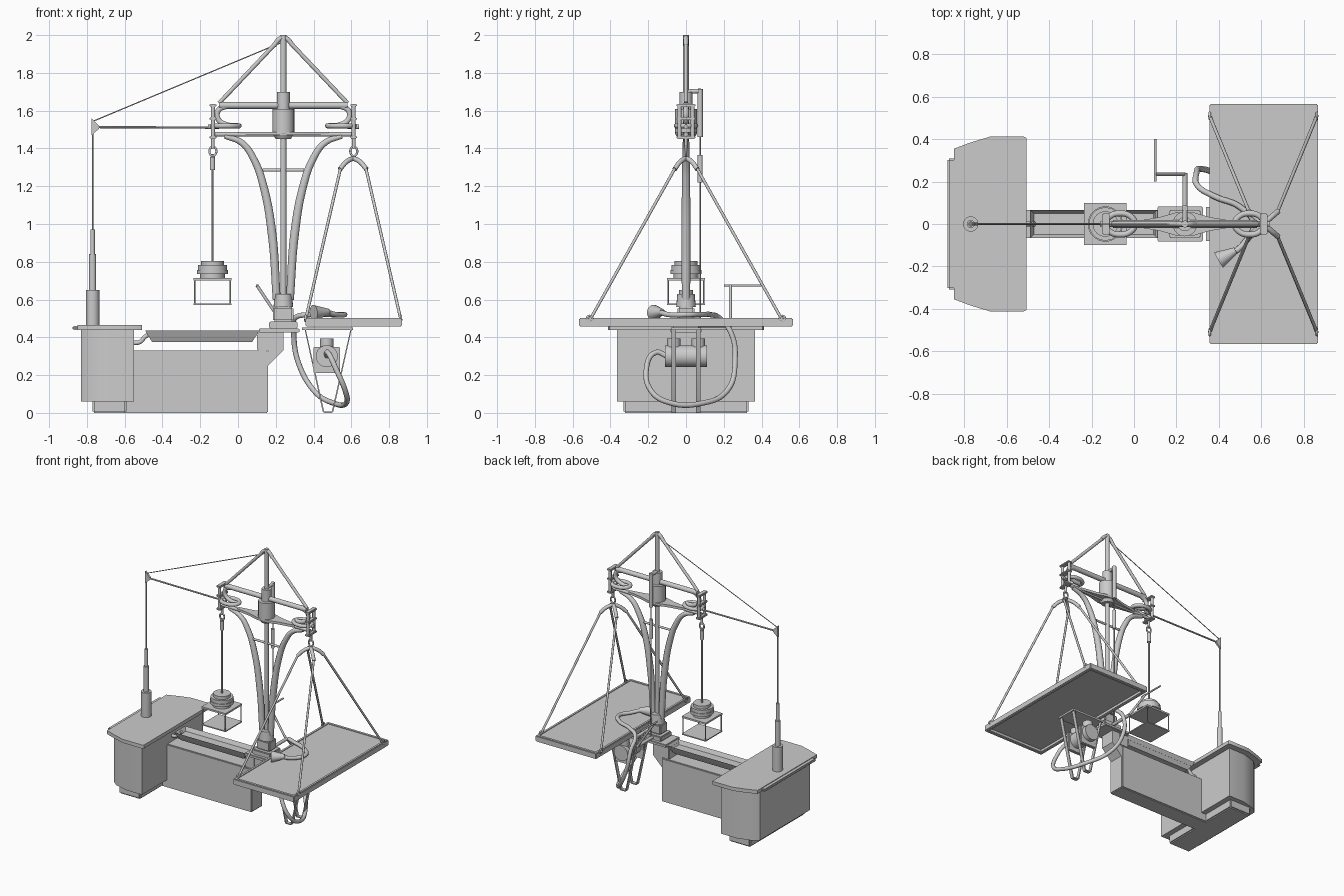
import bpy, bmesh, math
from mathutils import Vector

if "Cube" in bpy.data.objects:
    bpy.data.objects.remove(bpy.data.objects["Cube"])

CX = 0.24            # centre line of the column
PAN_X = 0.61         # centre line of the hanging platform


def finish(name, bm, smooth=True):
    bmesh.ops.recalc_face_normals(bm, faces=bm.faces)
    mesh = bpy.data.meshes.new(name)
    bm.to_mesh(mesh)
    bm.free()
    ob = bpy.data.objects.new(name, mesh)
    bpy.context.collection.objects.link(ob)
    bpy.ops.object.select_all(action='DESELECT')
    bpy.context.view_layer.objects.active = ob
    ob.select_set(True)
    if smooth:
        bpy.ops.object.shade_smooth_by_angle(angle=math.radians(35))
    return ob


def box(name, x, y, z, bevel=0):
    bm = bmesh.new()
    bmesh.ops.create_cube(bm, size=1)
    for v in bm.verts:
        v.co = [a + (b - a) * (c + 0.5) for (a, b), c in zip((x, y, z), v.co)]
    if bevel:
        bmesh.ops.bevel(bm, geom=bm.edges[:], offset=bevel, segments=2, affect='EDGES')
    return finish(name, bm)


def rod(name, a, b, r, r2=None, sides=20):
    a, b = Vector(a), Vector(b)
    bm = bmesh.new()
    bmesh.ops.create_cone(bm, cap_ends=True, segments=sides, radius1=r,
                          radius2=r if r2 is None else r2, depth=(b - a).length)
    turn = (b - a).to_track_quat('Z', 'Y').to_matrix().to_4x4()
    bmesh.ops.transform(bm, matrix=turn, verts=bm.verts)
    bmesh.ops.translate(bm, vec=(a + b) / 2, verts=bm.verts)
    return finish(name, bm)


def prism(name, outline, lift, place):
    """Extrude a flat outline by the vector lift; place maps (u, v) to a 3D point."""
    bm = bmesh.new()
    face = bm.faces.new([bm.verts.new(place(u, v)) for u, v in outline])
    new = bmesh.ops.extrude_face_region(bm, geom=[face])["geom"]
    bmesh.ops.translate(bm, vec=lift, verts=[g for g in new if isinstance(g, bmesh.types.BMVert)])
    return finish(name, bm)


def tube(name, points, r, radii=None, loop=False):
    curve = bpy.data.curves.new(name, 'CURVE')
    curve.dimensions = '3D'
    curve.bevel_depth, curve.bevel_resolution, curve.resolution_u = r, 3, 8
    curve.use_fill_caps = True
    spline = curve.splines.new('BEZIER')
    spline.bezier_points.add(len(points) - 1)
    spline.use_cyclic_u = loop
    for i, (p, co) in enumerate(zip(spline.bezier_points, points)):
        p.co = co
        p.handle_left_type = p.handle_right_type = 'AUTO'
        p.radius = radii[i] if radii else 1
    ob = bpy.data.objects.new(name, curve)
    bpy.context.collection.objects.link(ob)
    bpy.ops.object.select_all(action='DESELECT')
    bpy.context.view_layer.objects.active = ob
    ob.select_set(True)
    bpy.ops.object.convert(target='MESH')
    bpy.ops.object.shade_smooth_by_angle(angle=math.radians(40))
    return bpy.context.object


def both(half):
    """Complete an outline given for +y with its mirror image."""
    return half + [(u, -v) for u, v in reversed(half)]


# Counter cabinet: plinth, body, lid and rear lip
box("cabinet_plinth", (-.77, -.59), (-.33, .33), (0, .07), .008)
prism("cabinet_body", both([(-.55, .365), (-.68, .365), (-.79, .335), (-.83, .30)]),
      (0, 0, .38), lambda u, v: (u, v, .06))
prism("cabinet_lid", both([(-.507, .405), (-.52, .412), (-.68, .412), (-.77, .385), (-.85, .355)]),
      (0, 0, .027), lambda u, v: (u, v, .438))
box("cabinet_lip", (-.88, -.84), (-.31, .31), (.44, .46), .008)

# Long base wall and the trough above it
box("base_wall", (-.62, .16), (-.065, .065), (0, .33), .006)
bm = bmesh.new()
bmesh.ops.create_cube(bm, size=1)
for v in bm.verts:
    up = v.co.z > 0
    spread = (.60, .13, .435) if up else (.53, .07, .375)
    v.co = (-.19 + v.co.x * spread[0], v.co.y * spread[1], spread[2])
bm.faces.ensure_lookup_table()
top = max(bm.faces, key=lambda f: f.calc_center_median().z)
bmesh.ops.inset_individual(bm, faces=[top], thickness=.02)
bmesh.ops.translate(bm, vec=(0, 0, -.03), verts=top.verts)
finish("trough", bm)
tube("trough_pipe", [(-.56, 0, .37), (-.52, 0, .375), (-.495, 0, .40), (-.47, 0, .42)], .012)

# Column foot
prism("foot_bracket", [(.16, .25), (.24, .33), (.24, .43), (.16, .43)], (0, .11, 0),
      lambda u, v: (u, -.055, v))
box("foot_block", (.10, .18), (-.06, .06), (.33, .425), .005)
box("foot_plate", (.11, .325), (-.083, .083), (.425, .447), .004)
box("foot_step", (.165, .315), (-.065, .065), (.447, .485), .006)
box("foot_socket", (.185, .295), (-.045, .045), (.485, .56), .008)
rod("foot_collar", (CX, 0, .56), (CX, 0, .63), .052, .046)

# Column: mast and two flaring legs
rod("mast", (CX, 0, .6), (CX, 0, 2.0), .016)
for side, s in (("right", -1), ("left", 1)):
    path = [(.035, .6), (.06, .95), (.105, 1.2), (.155, 1.34), (.22, 1.43), (.31, 1.465)]
    tube(side + "_leg", [(CX + s * u, 0, z) for u, z in path], .022,
         [1, 1.1, 1, .9, .8, .6])
rod("leg_brace", (.13, 0, 1.285), (.35, 0, 1.285), .008)

# Balance beam with its lens plate, hub and upper stays
rod("lower_bar", (-.13, 0, 1.475), (.61, 0, 1.475), .012)
prism("lens_plate", both([(0, .012), (.12, .032), (.2, .055), (.28, .055), (.36, .032), (.48, .012)]),
      (0, 0, .018), lambda u, v: (u, v, 1.47))
rod("beam", (-.10, 0, 1.628), (.58, 0, 1.628), .018)
rod("hub_taper", (CX, 0, 1.45), (CX, 0, 1.48), .04, .058)
rod("hub", (CX, 0, 1.48), (CX, 0, 1.61), .058)
rod("hub_cap", (CX, 0, 1.61), (CX, 0, 1.70), .034)
tube("apex_loop", [(CX - .05, 0, 1.945), (CX - .02, 0, 1.98), (CX, 0, 1.988),
                   (CX + .02, 0, 1.98), (CX + .05, 0, 1.945)], .013)

# Matching fittings at both beam ends
for side, s in (("right", -1), ("left", 1)):
    def at(u, y, z):
        return (CX + s * u, y, z)
    rod(side + "_stay", at(.34, 0, 1.64), at(.03, 0, 1.967), .011)
    tube(side + "_beam_curl", [at(.29, 0, 1.628), at(.345, 0, 1.60), at(.345, 0, 1.555),
                              at(.30, 0, 1.525), at(.24, 0, 1.52)], .015)
    ring = [at(.305 + .07 * math.cos(a), .05 * math.sin(a), 1.52)
            for a in [i * math.tau / 8 for i in range(8)]]
    tube(side + "_bearing_ring", ring, .014, loop=True)
    for n, y in (("front", -.035), ("back", .035)):
        rod(f"{side}_yoke_{n}", at(.372, y, 1.45), at(.372, y, 1.635), .011)
    for n, z in (("bottom", 1.45), ("middle", 1.55), ("top", 1.62)):
        box(f"{side}_yoke_{n}", sorted((CX + s * .355, CX + s * .39)), (-.05, .05), (z, z + .016), .004)
    rod(side + "_yoke_pin", at(.34, 0, 1.515), at(.40, 0, 1.515), .012)
    rod(side + "_hook_shank", at(.373, 0, 1.40), at(.373, 0, 1.45), .009)
    hook = [at(.373 + .018 * math.sin(a), 0, 1.385 + .025 * math.cos(a))
            for a in [i * math.tau / 6 for i in range(6)]]
    tube(side + "_hook", hook, .006, loop=True)

# Pointer, guy wire and telescopic stand on the cabinet
rod("pointer", (-.75, 0, 1.513), (-.12, 0, 1.51), .006, sides=10)
prism("pointer_tip", [(-.775, 1.47), (-.735, 1.505), (-.735, 1.52), (-.775, 1.56)], (0, .014, 0),
      lambda u, v: (u, -.007, v))
rod("guy_wire", (-.765, 0, 1.545), (CX, 0, 1.965), .003, sides=8)
rod("stand_wire", (-.77, 0, .96), (-.77, 0, 1.5), .004, sides=8)
for n, lo, hi, r in (("lower", .46, .65, .036), ("middle", .65, .84, .019), ("upper", .84, .97, .012)):
    rod("stand_" + n, (-.77, 0, lo), (-.77, 0, hi), r)

# Hanging counterweight and open cage
WX = -.135
rod("weight_bob", (WX, 0, 1.285), (WX, 0, 1.355), .014)
rod("weight_cord", (WX, 0, .79), (WX, 0, 1.37), .006, sides=10)
for i, (lo, hi, r) in enumerate(((.71, .735, .065), (.735, .757, .083), (.757, .782, .078), (.782, .805, .06))):
    rod(f"weight_disc_{i + 1}", (WX, 0, lo), (WX, 0, hi), r, sides=32)
box("cage_top", (WX - .1, WX + .1), (-.1, .1), (.70, .713))
box("cage_bottom", (WX - .1, WX + .1), (-.1, .1), (.572, .58))
for i in (-1, 1):
    for j in (-1, 1):
        rod(f"cage_post_{i}_{j}", (WX + i * .095, j * .095, .575), (WX + i * .095, j * .095, .705), .004, sides=8)

# Hanging platform: panel, rim, hangers and arches
box("platform_panel", (.37, .86), (-.555, .555), (.48, .498))
for n, a, b in (("right", .357, .382), ("left", .843, .868)):
    box(f"platform_rim_{n}", (a, b), (-.567, .567), (.457, .503), .005)
for n, a, b in (("front", -.567, -.54), ("back", .54, .567)):
    box(f"platform_rim_{n}", (.36, .865), (a, b), (.457, .503), .005)
for i in (-1, 1):
    tube(f"hanger_arch_{i}", [(PAN_X - .07, i * -.06, 1.29), (PAN_X - .035, i * -.03, 1.33),
                              (PAN_X, 0, 1.345), (PAN_X + .035, i * .03, 1.33),
                              (PAN_X + .07, i * .06, 1.29)], .013)
    for j in (-1, 1):
        foot = (PAN_X + i * .253, j * .51, .49)
        rod(f"hanger_{i}_{j}", (PAN_X + i * .067, j * .058, 1.295), foot, .008, sides=12)
        tube(f"hanger_eye_{i}_{j}", [(foot[0], foot[1] + .014 * math.cos(a), .50 + .014 * math.sin(a))
                                     for a in (0, 1.57, 3.14, 4.71)], .006, loop=True)

# Crank on the column foot
rod("crank_axle", (CX, .05, .465), (CX, .24, .465), .012)
rod("crank_arm", (CX, .235, .465), (.10, .235, .675), .008)
rod("crank_handle", (.10, .2, .675), (.10, .4, .675), .006)

# Pull cord behind the column
rod("cord_bracket", (CX, 0, 1.70), (CX, .08, 1.705), .012)
rod("cord_guide", (CX, .075, 1.46), (CX, .075, 1.715), .014)
rod("cord_bob", (CX, .075, 1.22), (CX, .075, 1.365), .013)
rod("cord", (CX, .075, .47), (CX, .075, 1.5), .004, sides=8)

# Pump drums slung in strap frames under the platform
strap = [(.352, .445), (.448, .008), (.455, 0), (.498, 0), (.505, .008), (.602, .445),
         (.596, .445), (.497, .008), (.456, .008), (.358, .445)]
for n, y in (("front", -.065), ("back", .065)):
    prism("strap_" + n, strap, (0, .026, 0), lambda u, v: (u, y - .013, v))
    box("pump_plate_" + n, (.40, .54), (y - .012, y + .012), (.21, .35), .004)
    rod("pump_neck_" + n, (.47, y, .34), (.47, y, .395), .035)
rod("pump_drum", (.47, -.11, .3), (.47, .11, .3), .058)
box("pump_mount", (.34, .61), (-.08, .08), (.438, .452))

# Hose with funnel
tube("hose", [(.47, -.1, .3), (.475, -.16, .32), (.52, -.21, .23), (.57, -.18, .11), (.575, -.09, .055),
              (.51, .08, .05), (.40, .22, .12), (.315, .26, .28), (.295, .24, .42), (.30, .18, .50),
              (.38, .13, .52), (.50, .08, .52), (.565, .0, .52), (.52, -.09, .52), (.48, -.13, .53)], .014)
rod("funnel", (.40, -.17, .53), (.48, -.125, .535), .042, .016)
